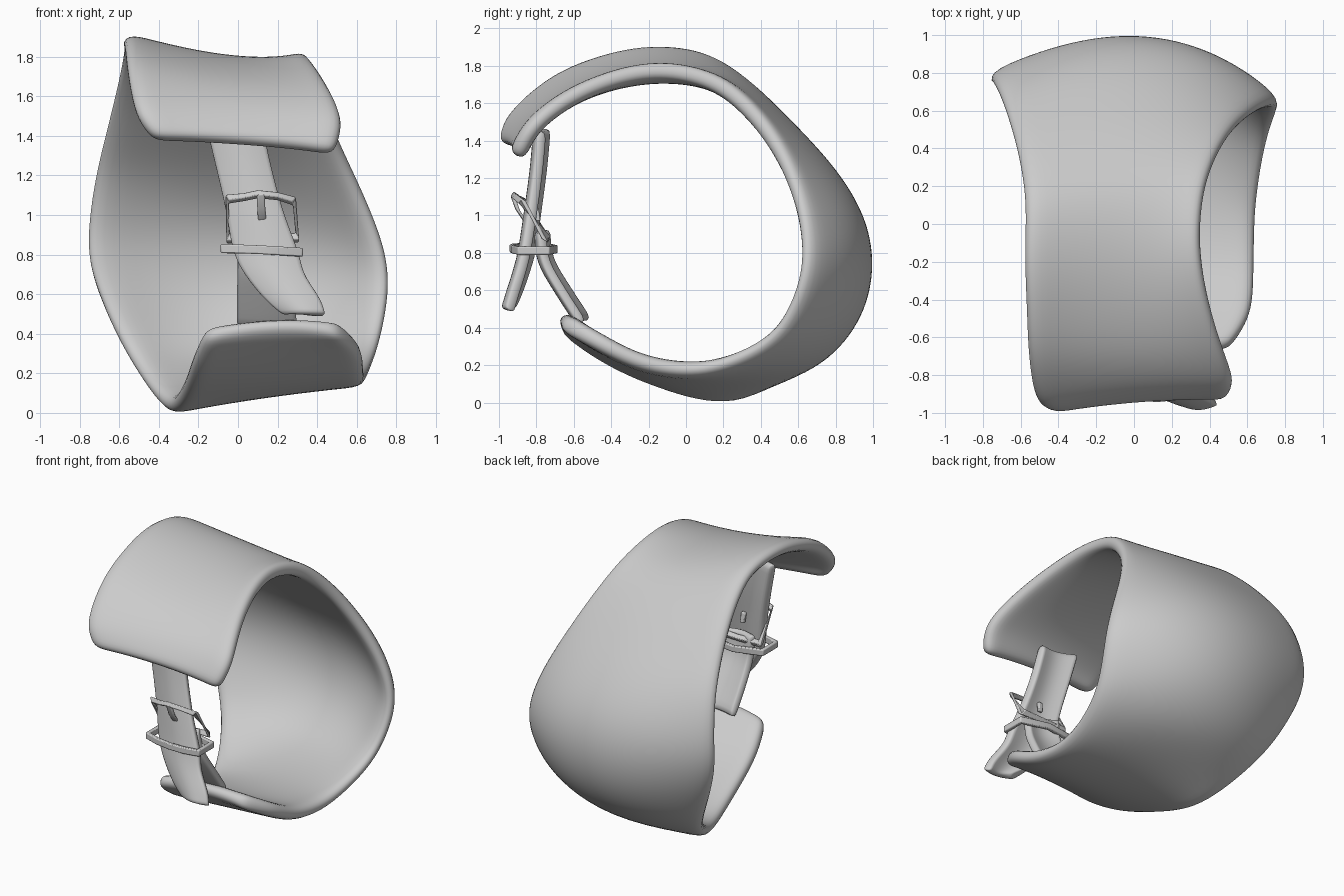
import bpy, bmesh, math
from mathutils import Vector

if "Cube" in bpy.data.objects:
    bpy.data.objects.remove(bpy.data.objects["Cube"])

grey = bpy.data.materials.new("grey")
grey.diffuse_color = (0.6, 0.6, 0.6, 1)
grey.use_nodes = True
grey.node_tree.nodes["Principled BSDF"].inputs["Base Color"].default_value = grey.diffuse_color


def add_object(name, bm, angle=180):
    me = bpy.data.meshes.new(name)
    bm.to_mesh(me)
    bm.free()
    me.materials.append(grey)
    ob = bpy.data.objects.new(name, me)
    bpy.context.collection.objects.link(ob)
    bpy.ops.object.select_all(action='DESELECT')
    bpy.context.view_layer.objects.active = ob
    ob.select_set(True)
    bpy.ops.object.shade_smooth_by_angle(angle=math.radians(angle))
    return ob


def smooth_path(pts, steps):
    """Catmull-Rom curve through the points."""
    p = [Vector(q) for q in pts]
    p = [2 * p[0] - p[1]] + p + [2 * p[-1] - p[-2]]
    out = []
    for i in range(1, len(p) - 2):
        a, b, c, d = p[i - 1:i + 3]
        for k in range(steps):
            t = k / steps
            out.append(0.5 * (2 * b + (c - a) * t + (2 * a - 5 * b + 4 * c - d) * t * t
                              + (3 * b - a - 3 * c + d) * t ** 3))
    return out + [p[-2]]


def sheet(name, rows, thick, offset, levels):
    """Thick rounded sheet through rows of points."""
    bm = bmesh.new()
    vs = [[bm.verts.new(q) for q in r] for r in rows]
    for r, s in zip(vs, vs[1:]):
        for j in range(len(r) - 1):
            bm.faces.new((r[j], r[j + 1], s[j + 1], s[j]))
    ob = add_object(name, bm)
    m = ob.modifiers.new("thickness", 'SOLIDIFY')
    m.thickness, m.offset = thick, offset
    m = ob.modifiers.new("rounding", 'SUBSURF')
    m.levels = m.render_levels = levels
    return ob


def across(l, c, r, t):
    return l * (1 - t) * (1 - 2 * t) + c * 4 * t * (1 - t) + r * t * (2 * t - 1)


def bar(name, pts, half_w, half_h, up, closed=False):
    """Rectangular bar swept along a path; half_h lies along the up direction."""
    bm = bmesh.new()
    p = [Vector(q) for q in pts]
    n = len(p)
    up = Vector(up).normalized()
    rings = []
    for i in range(n):
        d0 = (p[i] - p[i - 1]).normalized() if (closed or i) else (p[1] - p[0]).normalized()
        d1 = (p[(i + 1) % n] - p[i]).normalized() if (closed or i < n - 1) else d0
        side = (d0 + d1).cross(up).normalized()
        miter = 1 / max(0.6, math.cos(d0.angle(d1) / 2))
        rings.append([bm.verts.new(p[i] + side * u * half_w * miter + up * v * half_h)
                      for u, v in ((-1, -1), (1, -1), (1, 1), (-1, 1))])
    for i in range(n if closed else n - 1):
        r, s = rings[i], rings[(i + 1) % n]
        for k in range(4):
            bm.faces.new((r[k], r[(k + 1) % 4], s[(k + 1) % 4], s[k]))
    if not closed:
        bm.faces.new(rings[0])
        bm.faces.new(rings[-1])
    bmesh.ops.recalc_face_normals(bm, faces=bm.faces)
    ob = add_object(name, bm, 35)
    m = ob.modifiers.new("soft_edges", 'BEVEL')
    m.width, m.segments = min(half_w, half_h) * 0.5, 2
    return ob


# Cuff: left, middle and right rails from the top flap, round the back, to the lower lip
left = [(-.42, -1.01, 1.39), (-.51, -.97, 1.54), (-.55, -.74, 1.75), (-.56, -.47, 1.87),
        (-.57, -.18, 1.925), (-.57, .12, 1.88), (-.61, .37, 1.70), (-.67, .58, 1.47),
        (-.73, .73, 1.24), (-.775, .80, .98), (-.775, .79, .74), (-.68, .72, .47),
        (-.54, .59, .21), (-.36, .25, -.02), (-.28, -.14, .07), (-.23, -.47, .22),
        (-.16, -.68, .37)]
middle = [(.05, -.96, 1.38), (.02, -.87, 1.53), (0, -.69, 1.67), (-.03, -.42, 1.77),
          (-.03, -.12, 1.81), (-.03, .18, 1.77), (0, .42, 1.62), (.03, .64, 1.41),
          (.06, .83, 1.19), (.08, .96, .96), (.08, 1.0, .70), (.08, .92, .42),
          (.08, .68, .18), (.12, .25, .07), (.17, -.17, .11), (.2, -.45, .24),
          (.2, -.70, .42)]
right = [(.49, -.95, 1.325), (.53, -.86, 1.50), (.46, -.65, 1.67), (.38, -.38, 1.79),
         (.34, -.1, 1.83), (.37, .19, 1.75), (.45, .40, 1.56), (.55, .54, 1.34),
         (.67, .63, 1.09), (.765, .665, .84), (.79, .64, .62), (.75, .53, .38),
         (.70, .35, .23), (.65, .06, .13), (.64, -.25, .17), (.62, -.5, .29),
         (.50, -.68, .385)]
rails = zip(*(smooth_path(r, 2) for r in (left, middle, right)))
sheet("cuff", [[across(l, c, r, j / 8) for j in range(9)] for l, c, r in rails], 0.095, -1, 2)


# Straps: centre path with half width, slightly bowed outward
def strap(name, pts, halves, thick):
    path = smooth_path(pts, 3)
    w = [h.x for h in smooth_path([(h, 0, 0) for h in halves], 3)]
    side = Vector((-1, 0.1, 0.05))
    rows = [[p + side * h * t + Vector((0, 0.035 * t * t, 0))
             for t in (1, .9, .4, 0, -.4, -.9, -1)] for p, h in zip(path, w)]
    return sheet(name, rows, thick, 0, 1)


strap("upper_strap", [(-.02, -.79, 1.46), (.03, -.81, 1.24), (.085, -.84, 1.02), (.14, -.87, .82),
                      (.185, -.90, .70), (.275, -.94, .575), (.34, -.965, .495)],
      [.138, .135, .14, .16, .148, .135, .095], 0.055)
strap("lower_strap", [(.12, -.79, .92), (.13, -.77, .76), (.14, -.68, .60), (.15, -.57, .43)],
      [.12, .125, .14, .15], 0.05)

# Buckle frame, tilted so that its lower bar passes behind the strap
bar("buckle_frame", [(-.055, -.875, 1.08), (.03, -.90, 1.09), (.10, -.915, 1.105),
                     (.20, -.905, 1.095), (.285, -.875, 1.07), (.30, -.75, .885),
                     (.12, -.745, .88), (-.05, -.75, .88)], 0.015, 0.018, (0, -.85, .5), True)
# Prong over the strap, and its end behind the strap
bar("buckle_prong", [(.115, -.925, 1.10), (.118, -.90, 1.03), (.122, -.86, .97)],
    0.02, 0.014, (0, -.9, .4))
bar("prong_end", [(.11, -.80, 1.04), (.115, -.79, .97)], 0.016, 0.012, (0, 1, 0))
# Keeper loop
bar("keeper_loop", [(-.075, -.89, .83), (.02, -.92, .828), (.12, -.93, .824), (.22, -.92, .818),
                    (.315, -.89, .812), (.315, -.74, .812), (.12, -.70, .82), (-.075, -.74, .83)],
    0.013, 0.022, (0, 0, 1), True)
